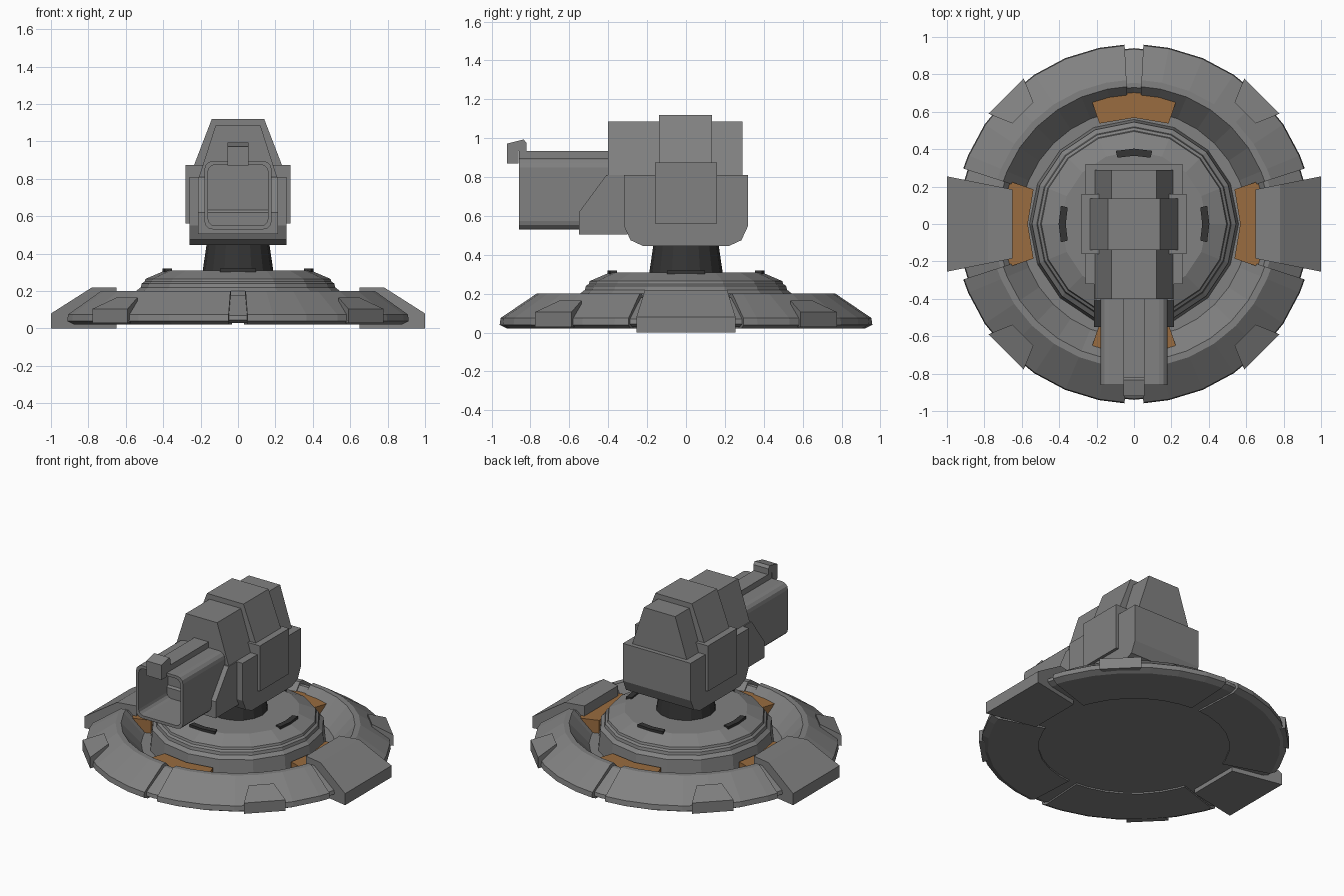
import bpy
import bmesh
from math import sin, cos, pi, radians

cube = bpy.data.objects.get("Cube")
if cube:
    bpy.data.objects.remove(cube, do_unlink=True)


def material(name, rgb):
    m = bpy.data.materials.new(name)
    m.use_nodes = True
    m.diffuse_color = (*rgb, 1)
    m.node_tree.nodes["Principled BSDF"].inputs["Base Color"].default_value = (*rgb, 1)
    return m


GREY = material("grey metal", (0.22, 0.22, 0.22))
DARK = material("dark metal", (0.035, 0.035, 0.035))
ORANGE = material("orange panel", (0.32, 0.15, 0.05))


def loft(name, loops, mat=GREY):
    """Skin a list of equal-length point loops and cap both ends."""
    bm = bmesh.new()
    rings = [[bm.verts.new(p) for p in loop] for loop in loops]
    n = len(rings[0])
    for a, b in zip(rings, rings[1:]):
        for i in range(n):
            j = (i + 1) % n
            bm.faces.new((a[i], a[j], b[j], b[i]))
    bm.faces.new(rings[0])
    bm.faces.new(rings[-1])
    bmesh.ops.recalc_face_normals(bm, faces=bm.faces)
    mesh = bpy.data.meshes.new(name)
    bm.to_mesh(mesh)
    bm.free()
    mesh.materials.append(mat)
    obj = bpy.data.objects.new(name, mesh)
    bpy.context.collection.objects.link(obj)
    return obj


def revolve(name, profile, sides, mat=GREY):
    """Full turn of an (r, z) profile about z."""
    turn = [2 * pi * i / sides for i in range(sides)]
    return loft(name, [[(r * cos(a), r * sin(a), z) for a in turn] for r, z in profile], mat)


def sweep(name, profile, angles, mat=GREY):
    """Partial turn of a closed (r, z) profile through angles in degrees."""
    return loft(name, [[(r * cos(radians(a)), r * sin(radians(a)), z) for r, z in profile]
                       for a in angles], mat)


def side_prism(name, profile, half, mat=GREY):
    """A (y, z) profile extruded across x."""
    return loft(name, [[(s * half, y, z) for y, z in profile] for s in (-1, 1)], mat)


def front_prism(name, profile, y0, y1, mat=GREY):
    """An (x, z) profile extruded along y."""
    return loft(name, [[(x, y, z) for x, z in profile] for y in (y0, y1)], mat)


def rect(r0, r1, z0, z1):
    return [(r0, z0), (r1, z0), (r1, z1), (r0, z1)]


def trapezoid(low, high, z0, z1):
    return [(-low, z0), (low, z0), (high, z1), (-high, z1)]


def rounded(half, z0, z1, c, y):
    """Rounded rectangle loop in the xz plane."""
    pts = []
    for k, (x, z) in enumerate([(half - c, z1 - c), (c - half, z1 - c),
                                (c - half, z0 + c), (half - c, z0 + c)]):
        for step in range(4):
            a = pi / 2 * (k + step / 3)
            pts.append((x + c * cos(a), y, z + c * sin(a)))
    return pts


# Base: recessed core, four armour quadrants and the stepped dome
revolve("base_core", [(0.9, 0.03), (0.94, 0.045), (0.935, 0.07), (0.755, 0.18),
                      (0.73, 0.18), (0.62, 0.06), (0.5, 0.06)], 32)
ring_profile = [(0.6, 0.02), (0.92, 0.02), (0.96, 0.04), (0.955, 0.075),
                (0.77, 0.2), (0.735, 0.2), (0.6, 0.05)]
first = [18] + [22.5 + 11.25 * i for i in range(6)] + [87]
mirrored = [180 - a for a in first]
for i, arc in enumerate([first, mirrored, [a + 180 for a in first],
                         [a + 180 for a in mirrored]]):
    sweep(f"ring_quadrant_{i + 1}", ring_profile, arc)
revolve("centre_dome", [(0.56, 0.05), (0.545, 0.2), (0.52, 0.22), (0.515, 0.24),
                        (0.5, 0.25), (0.495, 0.265), (0.39, 0.31)], 16)

# Orange panels in the trough and dark clips on the dome, one on each side
for i, a in enumerate((0, 90, 180, 270)):
    sweep(f"trough_panel_{i + 1}", rect(0.568, 0.725, 0.05, 0.15), (a - 19, a, a + 19), ORANGE)
    sweep(f"dome_clip_{i + 1}", rect(0.365, 0.403, 0.29, 0.32), (a - 14, a, a + 14), DARK)

# Wedge feet at the left and right
foot = [(0.65, 0), (1, 0), (1, 0.08), (0.78, 0.22), (0.65, 0.22)]
for side, sx in (("left", 1), ("right", -1)):
    loft(f"{side}_foot", [[(sx * x, sy * (0.185 + 0.2 * (x - 0.65)), z) for x, z in foot]
                          for sy in (-1, 1)])

# Flared clamps on the diagonals of the ring
for i in range(4):
    a = pi / 4 + i * pi / 2
    loops = []
    for r, half, top in ((0.84, 0.08, 0.165), (0.967, 0.133, 0.105)):
        loops.append([(r * cos(a) - t * sin(a), r * sin(a) + t * cos(a), z)
                      for t, z in ((-half, 0.03), (half, 0.03), (half, top), (-half, top))])
    loft(f"ring_clamp_{i + 1}", loops)

# Neck
revolve("neck", [(0.19, 0.3), (0.165, 0.47)], 16, DARK)

# Turret body
side_prism("turret_body", [(-0.32, 0.81), (-0.32, 0.55), (-0.285, 0.475), (-0.22, 0.445),
                           (0.22, 0.445), (0.285, 0.475), (0.32, 0.55), (0.32, 0.81)], 0.26)
side_prism("side_panels", rect(-0.16, 0.16, 0.56, 0.875), 0.28)
front_prism("upper_housing", trapezoid(0.215, 0.12, 0.79, 1.085), -0.4, 0.29)
front_prism("housing_band", trapezoid(0.24, 0.14, 0.86, 1.12), -0.14, 0.135)

# Gun: shroud, hollow barrel, top rail and sight
side_prism("barrel_shroud", [(-0.3, 0.81), (-0.41, 0.81), (-0.55, 0.62),
                             (-0.55, 0.505), (-0.3, 0.505)], 0.215)
loft("barrel", [rounded(0.16, 0.55, 0.875, 0.035, -0.54),
                rounded(0.16, 0.55, 0.875, 0.035, -0.86),
                rounded(0.18, 0.53, 0.895, 0.045, -0.86),
                rounded(0.18, 0.53, 0.895, 0.045, -0.35)])
side_prism("top_rail", rect(-0.86, -0.35, 0.885, 0.935), 0.055)
side_prism("front_sight", [(-0.92, 0.87), (-0.862, 0.87), (-0.862, 0.935), (-0.82, 0.935),
                           (-0.82, 0.975), (-0.835, 0.993), (-0.92, 0.972)], 0.057)
